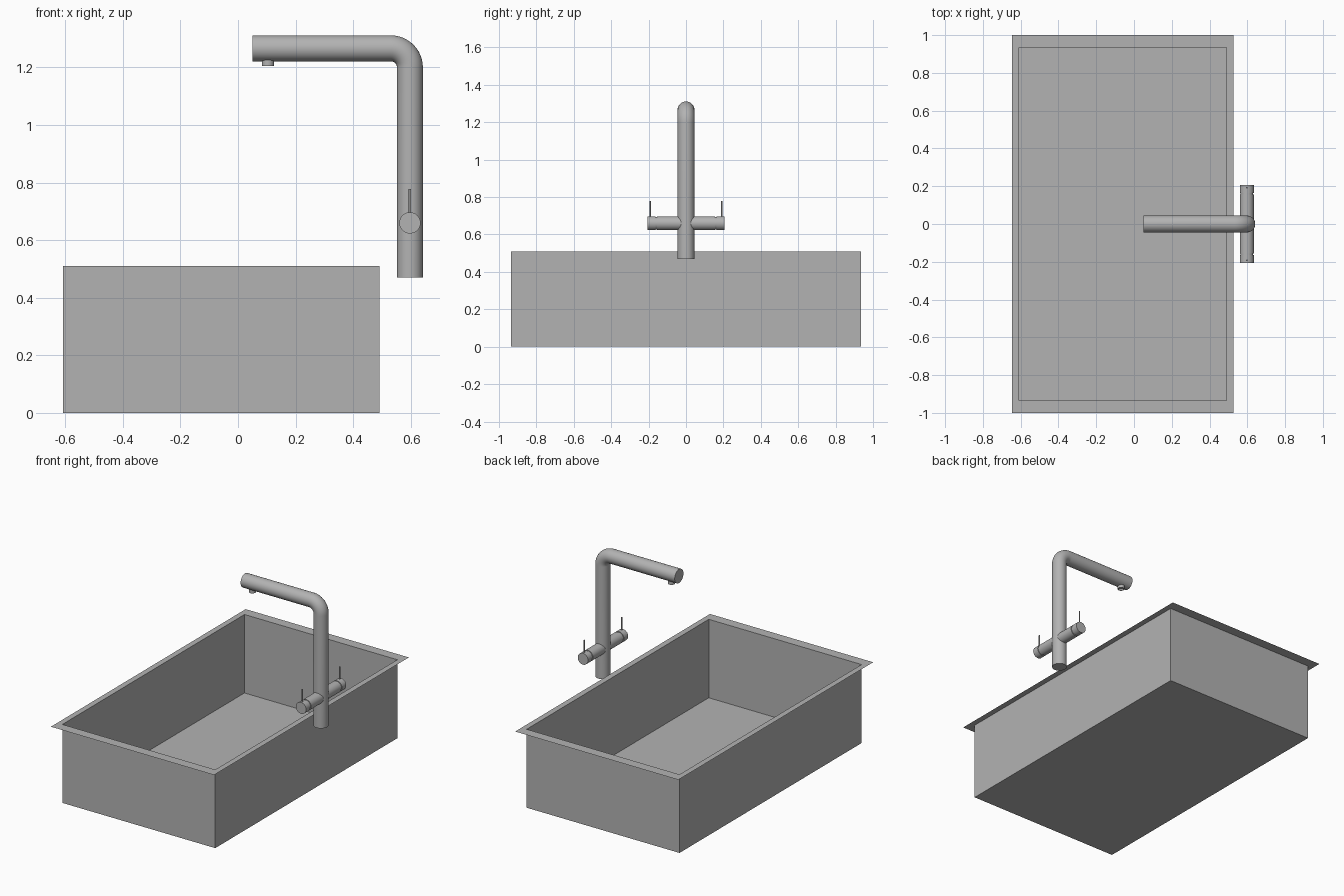
import bpy, bmesh, math
from mathutils import Vector

cube = bpy.data.objects.get("Cube")
if cube:
    bpy.data.objects.remove(cube, do_unlink=True)

# One brushed steel colour
steel = bpy.data.materials.new("brushed_steel")
steel.use_nodes = True
GREY = (0.45, 0.45, 0.45, 1)
steel.diffuse_color = GREY
steel.node_tree.nodes["Principled BSDF"].inputs["Base Color"].default_value = GREY


def finish(name, bm, smooth=True):
    mesh = bpy.data.meshes.new(name)
    bm.to_mesh(mesh)
    bm.free()
    obj = bpy.data.objects.new(name, mesh)
    bpy.context.collection.objects.link(obj)
    mesh.materials.append(steel)
    if smooth:
        bpy.ops.object.select_all(action="DESELECT")
        obj.select_set(True)
        bpy.context.view_layer.objects.active = obj
        bpy.ops.object.shade_smooth_by_angle(angle=math.radians(35))
    return obj


def tube(name, rings, side, segments=32):
    """Skin capped circles, each given as (centre, axis, radius)."""
    bm = bmesh.new()
    side = Vector(side)
    loops = []
    for centre, axis, radius in rings:
        up = Vector(axis).cross(side)
        loop = []
        for i in range(segments):
            a = math.tau * i / segments
            loop.append(bm.verts.new(Vector(centre) + radius * (math.cos(a) * side + math.sin(a) * up)))
        loops.append(loop)
    for a, b in zip(loops, loops[1:]):
        for i in range(segments):
            j = (i + 1) % segments
            bm.faces.new((a[i], a[j], b[j], b[i]))
    bm.faces.new(loops[0])
    bm.faces.new(loops[-1])
    bmesh.ops.recalc_face_normals(bm, faces=bm.faces)
    return finish(name, bm)


# Sink: sheet metal basin with a flat flange around the mouth
X0, X1, Y, TOP = -0.608, 0.491, 0.935, 0.51
RIM_X, RIM_Y = 0.037, 0.065


def rectangle(bm, grow_x, grow_y, z):
    corners = ((X0 - grow_x, -Y - grow_y), (X1 + grow_x, -Y - grow_y),
               (X1 + grow_x, Y + grow_y), (X0 - grow_x, Y + grow_y))
    return [bm.verts.new((x, y, z)) for x, y in corners]


bm = bmesh.new()
floor = rectangle(bm, 0, 0, 0)
mouth = rectangle(bm, 0, 0, TOP)
flange = rectangle(bm, RIM_X, RIM_Y, TOP)
bm.faces.new(floor)
for lower, upper in ((floor, mouth), (mouth, flange)):
    for i in range(4):
        j = (i + 1) % 4
        bm.faces.new((lower[j], lower[i], upper[i], upper[j]))
sink = finish("sink_basin", bm, smooth=False)
# Point the sheet normals up and into the basin
sink.data.flip_normals() if sink.data.polygons[0].normal.z < 0 else None
bm = bmesh.new()
bm.from_mesh(sink.data)
bmesh.ops.recalc_face_normals(bm, faces=bm.faces)
bm.faces.ensure_lookup_table()
if bm.faces[0].normal.z < 0:
    bmesh.ops.reverse_faces(bm, faces=bm.faces)
bm.to_mesh(sink.data)
bm.free()

# Faucet: upright pipe, rounded elbow and horizontal spout
PX, R, BEND, SPOUT_Z = 0.597, 0.045, 0.066, 1.266
rings = [((PX, 0, 0.47), (0, 0, 1), R)]
for k in range(13):
    a = math.pi / 2 * k / 12
    centre = (PX - BEND + BEND * math.cos(a), 0, SPOUT_Z - BEND + BEND * math.sin(a))
    rings.append((centre, (-math.sin(a), 0, math.cos(a)), R))
rings.append(((0.05, 0, SPOUT_Z), (-1, 0, 0), R))
tube("faucet_pipe", rings, (0, 1, 0))

# Aerator: short nozzle with a recessed mouth
down = (0, 0, -1)
nozzle = ((1.235, 0.021), (1.204, 0.021), (1.204, 0.016), (1.214, 0.016))
tube("aerator", [((0.104, 0, z), down, r) for z, r in nozzle], (1, 0, 0), 24)

# Mixer valves: side arm, narrow groove, turning knob and pin lever
VALVE_Z = 0.66
arm = ((0, 0.037), (0.155, 0.037), (0.155, 0.033), (0.163, 0.033), (0.163, 0.037), (0.206, 0.037))
for s, label in ((-1, "front"), (1, "back")):
    tube(label + "_valve", [((PX, s * y, VALVE_Z), (0, s, 0), r) for y, r in arm], (1, 0, 0))
    tube(label + "_lever", [((PX, s * 0.192, z), (0, 0, 1), 0.004) for z in (VALVE_Z, 0.778)],
         (1, 0, 0), 12)
